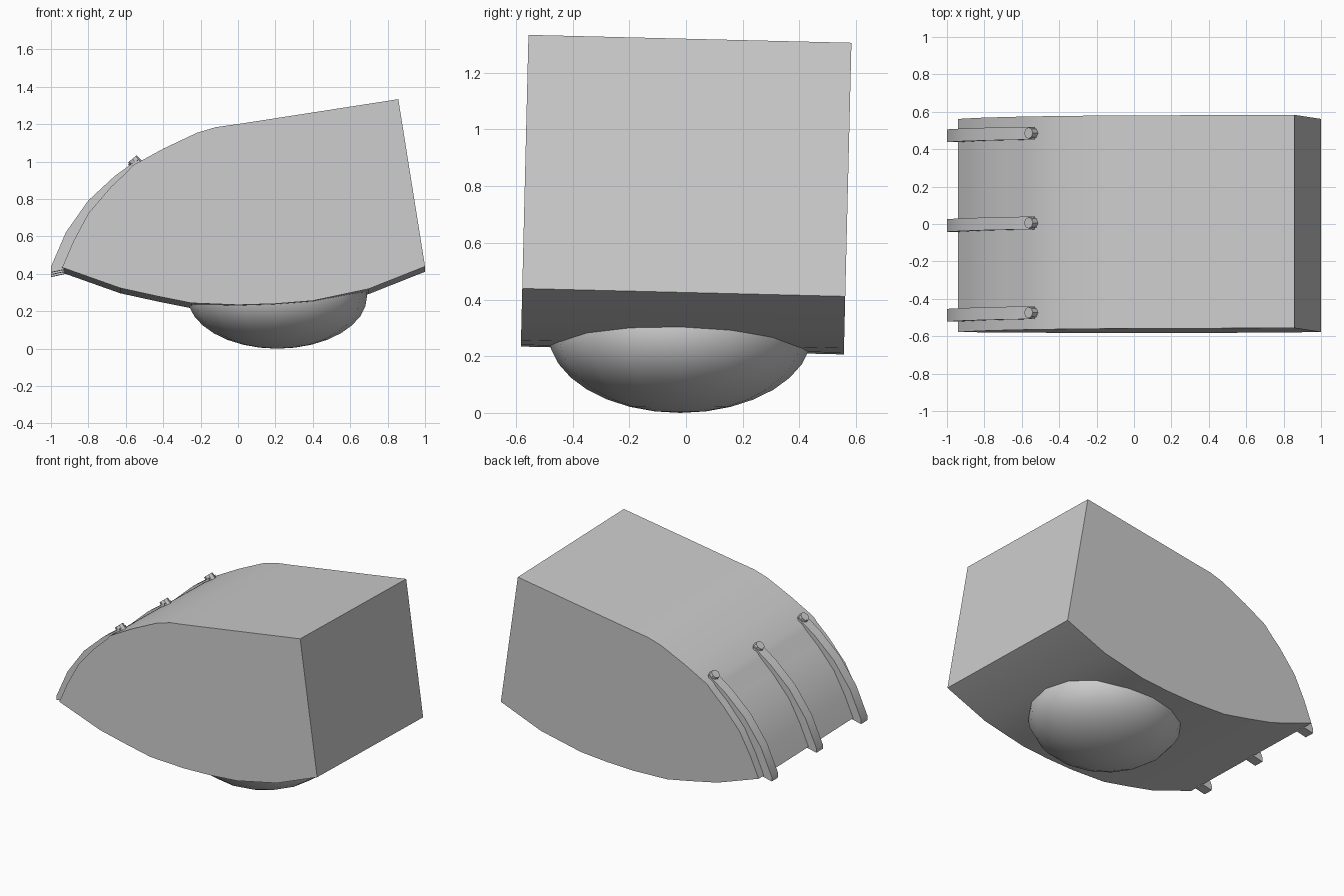
import bpy, bmesh, math
from mathutils import Matrix, Vector

cube = bpy.data.objects.get("Cube")
if cube:
    bpy.data.objects.remove(cube, do_unlink=True)

grey = bpy.data.materials.new("plain grey")
grey.use_nodes = True
colour = (0.6, 0.6, 0.6, 1)
grey.diffuse_color = colour
grey.node_tree.nodes["Principled BSDF"].inputs["Base Color"].default_value = colour

# The whole shell leans slightly towards the back
PIVOT = Vector((0, 0, 0.75))
LEAN = Matrix.Translation(PIVOT) @ Matrix.Rotation(math.radians(-1.4), 4, 'X') @ Matrix.Translation(-PIVOT)


def finish(name, bm, lean=True):
    if lean:
        bmesh.ops.transform(bm, matrix=LEAN, verts=bm.verts)
    bmesh.ops.recalc_face_normals(bm, faces=bm.faces)
    mesh = bpy.data.meshes.new(name)
    bm.to_mesh(mesh)
    bm.free()
    obj = bpy.data.objects.new(name, mesh)
    bpy.context.collection.objects.link(obj)
    mesh.materials.append(grey)
    bpy.ops.object.select_all(action='DESELECT')
    obj.select_set(True)
    bpy.context.view_layer.objects.active = obj
    bpy.ops.object.shade_smooth_by_angle(angle=math.radians(35))
    return obj


def extrude_profile(points, y0, y1):
    """Prism from an x-z outline between two depths."""
    bm = bmesh.new()
    face = bm.faces.new([bm.verts.new((x, y0, z)) for x, z in points])
    new = bmesh.ops.extrude_face_region(bm, geom=[face])["geom"]
    verts = [v for v in new if isinstance(v, bmesh.types.BMVert)]
    bmesh.ops.translate(bm, vec=(0, y1 - y0, 0), verts=verts)
    return bm


# Body: curved nose on the -x side, flat sloping end on +x
recess = [(-0.94, 0.42), (-0.88, 0.56), (-0.8, 0.71), (-0.68, 0.85), (-0.59, 0.935)]
roof = [(-0.565, 0.965), (-0.4, 1.055), (-0.22, 1.14), (-0.12, 1.17), (0, 1.187), (0.857, 1.32)]
belly = [(1.0, 0.425), (0.7, 0.306), (0.4, 0.242), (0.2, 0.226), (0, 0.22), (-0.25, 0.23),
         (-0.42, 0.264), (-0.63, 0.31)]
finish("body", extrude_profile(recess + roof + belly, -0.57, 0.57))

# Ribs: three curved bars standing on the recessed nose
outer = [(-0.535, 1.0), (-0.66, 0.91), (-0.8, 0.78), (-0.92, 0.61), (-1.0, 0.425), (-1.0, 0.395)]
inner = [(-0.93, 0.41), (-0.87, 0.55), (-0.79, 0.7), (-0.67, 0.84), (-0.53, 0.95)]
for label, y in (("front", -0.48), ("middle", 0), ("back", 0.48)):
    finish(label + "_rib", extrude_profile(outer + inner, y - 0.034, y + 0.034))
    # Small knob closing the upper end of each rib
    bm = bmesh.new()
    place = Matrix.Translation((-0.545, y, 0.98)) @ Matrix.Rotation(math.radians(-40), 4, 'Y')
    bmesh.ops.create_cone(bm, cap_ends=True, segments=8, radius1=0.034, radius2=0.03,
                          depth=0.06, matrix=place)
    finish(label + "_rib_knob", bm)

# Dome: squashed half ball under the belly
bm = bmesh.new()
bmesh.ops.create_uvsphere(bm, u_segments=16, v_segments=16, radius=1)
bmesh.ops.delete(bm, geom=[v for v in bm.verts if v.co.z > 0.5], context='VERTS')
bmesh.ops.transform(bm, verts=bm.verts,
                    matrix=Matrix.Translation((0.21, -0.02, 0.28)) @ Matrix.Diagonal((0.48, 0.465, 0.28, 1)))
finish("bottom_dome", bm, lean=False)
